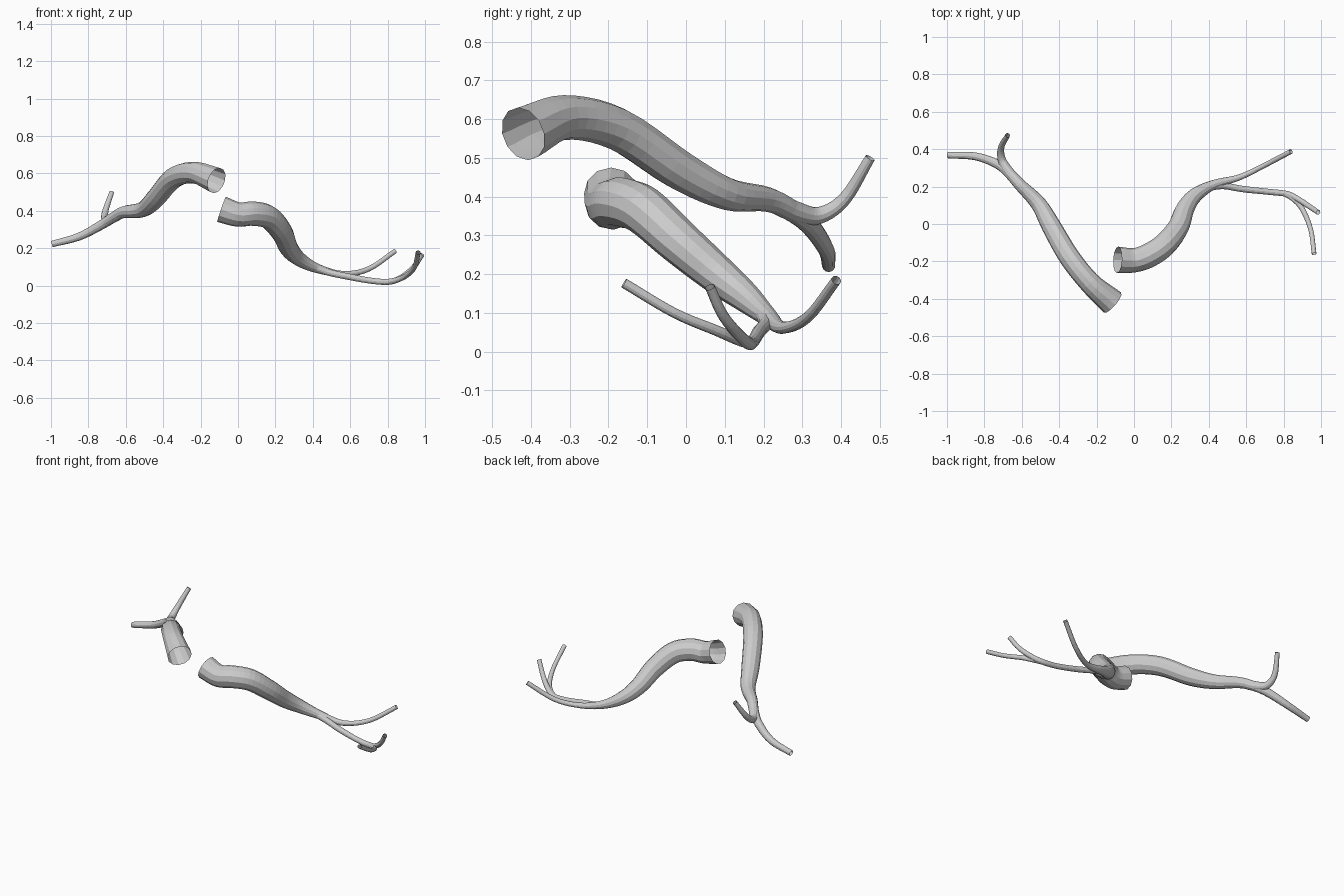
import bpy, bmesh, math
from mathutils import Vector

if "Cube" in bpy.data.objects:
    bpy.data.objects.remove(bpy.data.objects["Cube"], do_unlink=True)

SIDES = 12
grey = bpy.data.materials.new("vessel grey")
grey.use_nodes = True
grey.diffuse_color = (0.6, 0.6, 0.6, 1)
grey.node_tree.nodes["Principled BSDF"].inputs["Base Color"].default_value = (0.6, 0.6, 0.6, 1)


def smooth_path(points, steps=5):
    """Catmull-Rom through 4D points (x, y, z, radius)."""
    p = [Vector(q) for q in points]
    p = [2 * p[0] - p[1]] + p + [2 * p[-1] - p[-2]]
    out = []
    for a, b, c, d in zip(p, p[1:], p[2:], p[3:]):
        for i in range(steps):
            t = i / steps
            out.append(0.5 * (2 * b + (c - a) * t + (2 * a - 5 * b + 4 * c - d) * t ** 2
                              + (3 * b - a - 3 * c + d) * t ** 3))
    return out + [p[-2]]


def tube(name, points):
    """Open-ended tapering tube swept along a smooth path."""
    path = smooth_path(points)
    centres = [q.to_3d() for q in path]
    bm = bmesh.new()
    rings, side = [], Vector((0, 0, 1))
    last = len(path) - 1
    for i, q in enumerate(path):
        along = (centres[min(i + 1, last)] - centres[max(i - 1, 0)]).normalized()
        side = (side - along * side.dot(along)).normalized()
        other = along.cross(side)
        rings.append([bm.verts.new(centres[i] + q[3] * (side * math.cos(a) + other * math.sin(a)))
                      for a in (math.tau * k / SIDES for k in range(SIDES))])
    for r, s in zip(rings, rings[1:]):
        for k in range(SIDES):
            n = (k + 1) % SIDES
            bm.faces.new((r[k], r[n], s[n], s[k]))
    mesh = bpy.data.meshes.new(name)
    bm.to_mesh(mesh)
    bm.free()
    mesh.materials.append(grey)
    obj = bpy.data.objects.new(name, mesh)
    bpy.context.collection.objects.link(obj)
    return obj


# Right vessel: trunk running into its long branch
tube("right_trunk", [
    (-.115, -.42, .562, .071), (-.235, -.315, .604, .058), (-.345, -.178, .575, .056),
    (-.44, -.016, .468, .052), (-.51, .107, .407, .042), (-.61, .21, .393, .032),
    (-.67, .275, .362, .028), (-.735, .323, .322, .025), (-.85, .362, .262, .021),
    (-.995, .368, .222, .017)])
tube("right_side_branch", [
    (-.625, .225, .388, .029), (-.675, .285, .36, .028), (-.707, .345, .352, .022),
    (-.71, .41, .395, .017), (-.675, .475, .5, .013)])

# Left vessel: trunk running into its rear branch
tube("left_trunk", [
    (-.088, -.192, .408, .071), (0, -.194, .38, .065), (.08, -.168, .385, .065),
    (.165, -.11, .365, .063), (.235, -.02, .285, .058), (.273, .08, .2, .05),
    (.33, .155, .14, .039), (.43, .212, .09, .025), (.565, .25, .062, .016),
    (.7, .315, .09, .014), (.84, .388, .185, .013)])
tube("left_front_branch", [
    (.4, .2, .1, .022), (.48, .204, .072, .018), (.58, .187, .05, .017),
    (.72, .172, .025, .016), (.82, .16, .022, .016), (.885, .128, .052, .015),
    (.94, .092, .1, .014), (.985, .062, .167, .013)])
tube("left_front_twig", [
    (.8, .165, .02, .014), (.85, .135, .03, .014), (.9, .08, .054, .014),
    (.945, -.03, .1, .013), (.963, -.16, .177, .013)])
